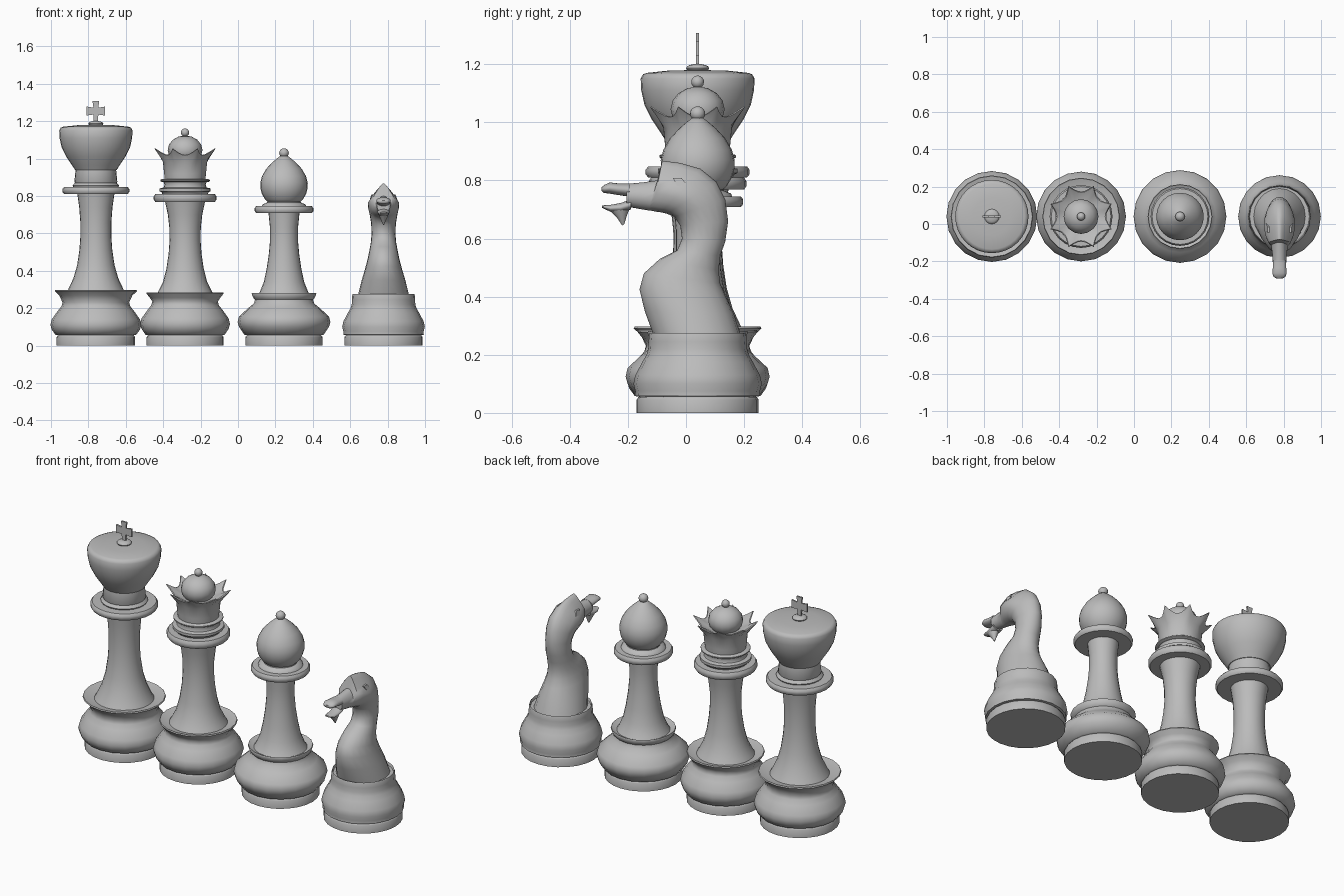
import bpy, bmesh, math

CY = 0.04  # all pieces share this y centre
grey = bpy.data.materials.new("grey")
grey.diffuse_color = (0.5, 0.5, 0.5, 1)


def finish(name, bm, angle=50):
    bmesh.ops.remove_doubles(bm, verts=bm.verts, dist=1e-5)
    bmesh.ops.recalc_face_normals(bm, faces=bm.faces)
    me = bpy.data.meshes.new(name)
    bm.to_mesh(me)
    bm.free()
    ob = bpy.data.objects.new(name, me)
    bpy.context.collection.objects.link(ob)
    me.materials.append(grey)
    me.polygons.foreach_set("use_smooth", [True] * len(me.polygons))
    me.set_sharp_from_angle(angle=math.radians(angle))
    return ob


def skin(bm, rings):
    # bridges a list of equally long closed rings, capping both ends
    vr = [[bm.verts.new(p) for p in r] for r in rings]
    n = len(vr[0])
    for a, b in zip(vr, vr[1:]):
        for i in range(n):
            j = (i + 1) % n
            bm.faces.new((a[i], a[j], b[j], b[i]))
    bm.faces.new(vr[0])
    bm.faces.new(vr[-1])


def lathe(name, x, prof, sides=24):
    bm = bmesh.new()
    rings = []
    for r, z in prof:
        r = max(r, 0.0005)
        rings.append([(x + r * math.cos(2 * math.pi * i / sides),
                       CY + r * math.sin(2 * math.pi * i / sides), z) for i in range(sides)])
    skin(bm, rings)
    return finish(name, bm)


def ball(name, x, z, r, rz):
    lathe(name, x, [(r * math.sin(math.pi * i / 8), z - rz * math.cos(math.pi * i / 8))
                    for i in range(9)], 16)


def collar(name, x, r, z0, z1, inner):
    h = z1 - z0
    lathe(name, x, [(inner, z0), (r * .95, z0), (r, z0 + h * .3), (r, z0 + h * .7),
                    (r * .95, z1), (inner, z1)])


def base(name, x, foot, bulge, zb, waist, lip, zl, inner):
    # foot disc, groove, bulging body, flared lip and sunken top
    lathe(name + "_foot", x, [(foot, 0), (foot, .045), (foot * .97, .055), (foot * .9, .058)])
    lathe(name + "_base", x, [
        (foot * .9, .054), (foot * 1.03, .058), (bulge * .97, zb - .025), (bulge, zb),
        (bulge * .97, zb + .03), (waist + (bulge - waist) * .4, zb + .075), (waist + .006, zb + .1),
        (waist, zb + .12), (waist + (lip - waist) * .4, zl - .03), (lip, zl - .006), (lip * .985, zl),
        (inner + .01, zl - .015)], 20)


# king
K = -.76
base("king", K, .21, .243, .11, .178, .22, .297, .15)
lathe("king_shaft", K, [(.165, .27), (.148, .30), (.12, .36), (.1, .43), (.088, .51), (.083, .58),
                        (.083, .66), (.089, .74), (.1, .815)])
collar("king_collar", K, .179, .81, .848, .09)
lathe("king_neck", K, [(.12, .845), (.125, .855), (.112, .87), (.115, .875), (.108, .945)])
lathe("king_head", K, [(.105, .94), (.112, .94), (.128, .965), (.158, 1.01), (.183, 1.06), (.194, 1.11),
                       (.196, 1.15), (.188, 1.165), (.175, 1.17), (.10, 1.178), (0, 1.18)], 32)
ball("king_knob", K, 1.186, .04, .015)
right = [(.012, 1.195), (.013, 1.235), (.05, 1.23), (.05, 1.278), (.013, 1.272), (.018, 1.307)]
outline = right + [(-x, z) for x, z in reversed(right)]
bm = bmesh.new()
skin(bm, [[(K + x, CY + y, z) for x, z in outline] for y in (-.005, .005)])
finish("king_cross", bm, 30)

# queen
Q = -.283
base("queen", Q, .206, .24, .115, .175, .207, .285, .145)
lathe("queen_shaft", Q, [(.16, .26), (.143, .29), (.118, .34), (.1, .41), (.088, .49), (.083, .56),
                         (.084, .63), (.092, .70), (.108, .775)])
collar("queen_collar", Q, .168, .768, .81, .09)
lathe("queen_neck", Q, [(.12, .805), (.125, .82), (.137, .825), (.137, .84), (.115, .845),
                        (.11, .86), (.115, .875)])
collar("queen_ring", Q, .132, .875, .89, .09)

# flared crown with eight spikes and a dished inside
N = 48
rings = [[] for _ in range(6)]
for i in range(N):
    a = 2 * math.pi * i / N
    t = (1 - abs(math.sin(4 * (a + math.pi / 8 - math.pi / 4 + math.pi / 8)))) ** 1.3
    rows = [(.108, .885), (.112, .92), (.118, .98), (.135 + .042 * t, 1.018 + .035 * t),
            (.129 + .042 * t, 1.02 + .034 * t), (.085, 1.0)]
    a += math.pi / 8
    for ring, (r, z) in zip(rings, rows):
        ring.append((Q + r * math.cos(a), CY + r * math.sin(a), z))
bm = bmesh.new()
skin(bm, rings)
finish("queen_crown", bm, 40)
ball("queen_dome", Q, 1.045, .093, .078)
ball("queen_knob", Q, 1.139, .022, .022)

# bishop
B = .246
base("bishop", B, .206, .248, .125, .155, .173, .282, .13)
lathe("bishop_shaft", B, [(.15, .255), (.13, .285), (.108, .34), (.093, .41), (.081, .49), (.075, .56),
                          (.075, .63), (.083, .71)])
collar("bishop_collar", B, .157, .708, .745, .08)
lathe("bishop_neck", B, [(.12, .74), (.115, .755), (.09, .765), (.088, .775)])
lathe("bishop_head", B, [(.085, .765), (.1, .78), (.118, .81), (.126, .84), (.127, .87), (.118, .905),
                         (.095, .945), (.062, .98), (.035, 1.003), (.018, 1.015)])
ball("bishop_knob", B, 1.03, .026, .025)

# knight
H = .778
base("knight", H, .209, .221, .1, .17, .167, .275, .15)


def horse_loft(name, sections, pinch=.0, n=20):
    # each section: front point (y, z), back/top point (y, z), half width
    rings = []
    for fy, fz, by, bz, w, p in sections:
        ring = []
        for i in range(n):
            a = 2 * math.pi * i / n
            c, s = math.cos(a), math.sin(a)
            k = (1 + c) / 2
            ring.append((H + w * s * (1 - p * max(c, 0)), fy + (by - fy) * k, fz + (bz - fz) * k))
        rings.append(ring)
    bm = bmesh.new()
    skin(bm, rings)
    return finish(name, bm)


horse_loft("knight_neck_and_head", [
    (-.11, .262, .19, .262, .138, 0), (-.142, .35, .165, .34, .118, 0),
    (-.16, .425, .137, .40, .098, 0), (-.145, .48, .118, .445, .085, 0),
    (-.09, .53, .112, .49, .075, 0), (-.03, .56, .118, .54, .068, 0),
    (-.014, .60, .135, .59, .064, 0), (-.02, .645, .145, .66, .066, .1),
    (-.04, .675, .135, .735, .075, .2), (-.065, .685, .105, .795, .083, .3),
    (-.085, .69, .05, .84, .083, .45), (-.10, .692, -.02, .86, .075, .55),
    (-.115, .695, -.082, .868, .06, .6), (-.13, .697, -.098, .80, .045, .3),
    (-.16, .702, -.15, .793, .039, .1), (-.205, .71, -.205, .788, .036, 0)])
horse_loft("knight_upper_lip", [
    (-.195, .744, -.195, .789, .036, 0), (-.235, .75, -.235, .79, .036, 0),
    (-.265, .755, -.262, .793, .038, 0), (-.284, .757, -.28, .785, .032, 0),
    (-.291, .765, -.291, .776, .018, 0)])
horse_loft("knight_lower_jaw", [
    (-.19, .70, -.19, .735, .032, 0), (-.225, .69, -.225, .722, .03, 0),
    (-.26, .692, -.26, .716, .027, 0), (-.289, .706, -.289, .714, .016, 0)])
# beard under the jaw
horse_loft("knight_beard", [
    (-.265, .70, -.195, .70, .026, 0), (-.238, .672, -.203, .68, .016, 0),
    (-.22, .645, -.213, .648, .003, 0)])

# eyes: flat diamonds on both sides of the head
bm = bmesh.new()
diamond = [(-.045, .808), (-.015, .808), (.003, .785), (-.03, .78)]
for s in (-1, 1):
    skin(bm, [[(H + s * (.074 - .35 * (z - .78)) - s * d, y, z) for y, z in diamond] for d in (0, .02)])
finish("knight_eyes", bm, 30)
